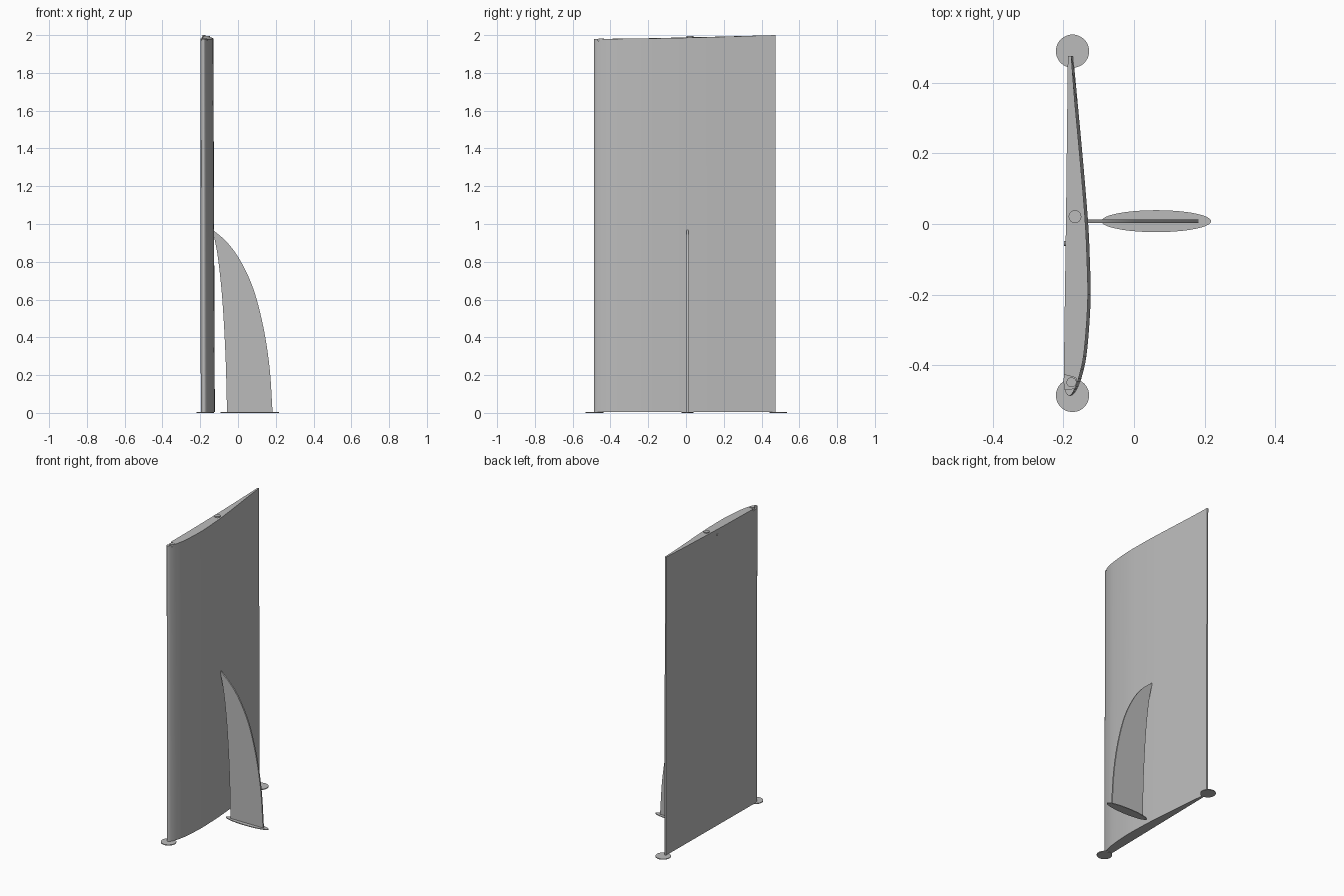
import bpy, bmesh, math
from mathutils import Vector

cube = bpy.data.objects.get("Cube")
if cube:
    bpy.data.objects.remove(cube, do_unlink=True)

grey = bpy.data.materials.new("light grey")
grey.use_nodes = True
colour = (0.5, 0.5, 0.5, 1)
grey.diffuse_color = colour
grey.node_tree.nodes["Principled BSDF"].inputs["Base Color"].default_value = colour


def smooth_path(points, steps=6):
    """Catmull-Rom samples through 2D points."""
    p = [Vector(q) for q in points]
    p = [2 * p[0] - p[1]] + p + [2 * p[-1] - p[-2]]
    out = []
    for a, b, c, d in zip(p, p[1:], p[2:], p[3:]):
        for i in range(steps):
            t = i / steps
            out.append(0.5 * (2 * b + (c - a) * t + (2 * a - 5 * b + 4 * c - d) * t * t
                              + (3 * b - a - 3 * c + d) * t ** 3))
    return out + [p[-2]]


def loft(name, start, end):
    """Closed solid between two matching rings of 3D points."""
    bm = bmesh.new()
    a = [bm.verts.new(v) for v in start]
    b = [bm.verts.new(v) for v in end]
    bm.faces.new(a)
    bm.faces.new(b)
    n = len(a)
    for i in range(n):
        j = (i + 1) % n
        bm.faces.new((a[i], a[j], b[j], b[i]))
    bmesh.ops.recalc_face_normals(bm, faces=bm.faces)
    mesh = bpy.data.meshes.new(name)
    bm.to_mesh(mesh)
    bm.free()
    obj = bpy.data.objects.new(name, mesh)
    bpy.context.collection.objects.link(obj)
    obj.data.materials.append(grey)
    return obj


def smooth(obj):
    bpy.ops.object.select_all(action='DESELECT')
    obj.select_set(True)
    bpy.context.view_layer.objects.active = obj
    bpy.ops.object.shade_smooth_by_angle(angle=math.radians(35))


def disc(name, x, y, z0, z1, rx, ry=None, sides=48):
    ry = ry or rx
    ring = [(x + rx * math.cos(math.tau * i / sides), y + ry * math.sin(math.tau * i / sides))
            for i in range(sides)]
    obj = loft(name, [(u, v, z0) for u, v in ring], [(u, v, z1) for u, v in ring])
    smooth(obj)
    return obj


# Tall wing-shaped panel: flat on one side, bowed on the other, slightly tapered
def top_height(y):
    return 1.98 + 0.02 * max(0, min(1, (y + 0.485) / 0.95)) ** 1.8


bow = smooth_path([(-0.197, -0.45), (-0.192, -0.476), (-0.178, -0.486), (-0.162, -0.47),
                   (-0.147, -0.43), (-0.133, -0.36), (-0.123, -0.22), (-0.125, -0.1),
                   (-0.131, 0.02), (-0.148, 0.22), (-0.172, 0.475)])
flat = [Vector((-0.184 - 0.013 * t / 12, 0.475 - 0.925 * t / 12)) for t in range(12)]
outline = bow + flat
lower = [(p.x, p.y, 0.004) for p in outline]
upper = []
for p in outline:
    bowed = max(0, min(1, (p.x + 0.19) / 0.03))
    upper.append((p.x - 0.002 - 0.006 * bowed, p.y, top_height(p.y)))
panel = loft("panel", lower, upper)

# Shallow hinge recess in the nose of the top
recess = [(-0.22, -0.42), (-0.165, -0.435), (-0.161, -0.45), (-0.167, -0.465), (-0.22, -0.472)]
cutter = loft("recess_cutter", [(x, y, 1.968) for x, y in recess], [(x, y, 2.1) for x, y in recess])
cutter.hide_render = True
cut = panel.modifiers.new("recess", 'BOOLEAN')
cut.operation = 'DIFFERENCE'
cut.solver = 'EXACT'
cut.object = cutter
bpy.ops.object.select_all(action='DESELECT')
panel.select_set(True)
bpy.context.view_layer.objects.active = panel
bpy.ops.object.modifier_apply(modifier="recess")
bpy.data.objects.remove(cutter, do_unlink=True)
smooth(panel)

# Pins in the top of the panel
disc("nose_pin", -0.177, -0.448, 1.96, 1.982, 0.014, sides=24)
disc("middle_pin", -0.167, 0.021, 1.96, 1.995, 0.018, sides=24)

# Small screw on the flat side near the top
screw_ring = [(0.007 * math.cos(math.tau * i / 16) - 0.055, 0.007 * math.sin(math.tau * i / 16) + 1.95)
              for i in range(16)]
loft("side_screw", [(-0.19, y, z) for y, z in screw_ring], [(-0.198, y, z) for y, z in screw_ring])

# Round foot plates and the oval foot of the fin
disc("front_foot", -0.174, -0.485, 0, 0.005, 0.047)
disc("back_foot", -0.174, 0.489, 0, 0.005, 0.047)
disc("fin_foot", 0.063, 0.008, 0, 0.005, 0.155, 0.031, 64)

# Curved sail-shaped support fin
outer = smooth_path([(0.183, 0.004), (0.167, 0.24), (0.133, 0.46), (0.08, 0.66),
                     (0.01, 0.81), (-0.06, 0.905), (-0.132, 0.968)])
inner = smooth_path([(-0.13, 0.95), (-0.106, 0.82), (-0.083, 0.6), (-0.066, 0.3), (-0.058, 0.004)])
sail = outer + inner
fin = loft("support_fin", [(p.x, 0.003, p.y) for p in sail], [(p.x, 0.013, p.y) for p in sail])
smooth(fin)
